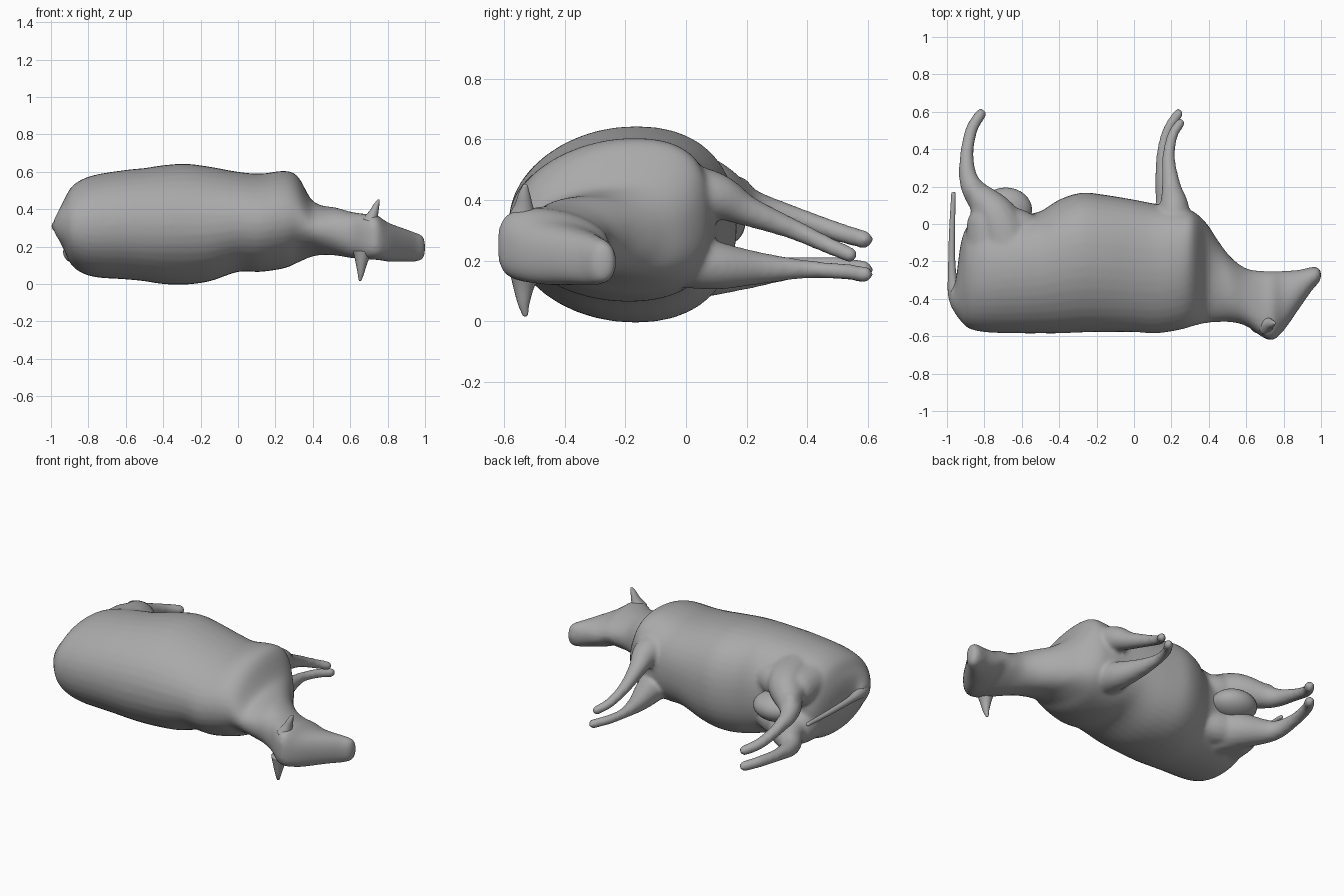
import bpy, bmesh, math
from mathutils import Vector

cube = bpy.data.objects.get("Cube")
if cube:
    bpy.data.objects.remove(cube, do_unlink=True)

grey = bpy.data.materials.new("hide_grey")
grey.use_nodes = True
COLOUR = (0.4, 0.4, 0.4, 1)
grey.diffuse_color = COLOUR
grey.node_tree.nodes["Principled BSDF"].inputs["Base Color"].default_value = COLOUR


def spline(rows, steps):
    """Catmull-Rom through rows of any width."""
    out = []
    for i in range(len(rows) - 1):
        quad = [rows[max(0, min(len(rows) - 1, i + k))] for k in (-1, 0, 1, 2)]
        for s in range(steps):
            t = s / steps
            out.append([b + t * ((c - a) / 2 + t * ((a - 2.5 * b + 2 * c - d / 2)
                        + t * (1.5 * (b - c) + (d - a) / 2))) for a, b, c, d in zip(*quad)])
    return out + [list(rows[-1])]


def loft(bm, rings):
    loops = [[bm.verts.new(p) for p in ring] for ring in rings]
    for a, b in zip(loops, loops[1:]):
        for i in range(len(a)):
            j = (i + 1) % len(a)
            bm.faces.new((a[i], a[j], b[j], b[i]))
    bm.faces.new(loops[0][::-1])
    bm.faces.new(loops[-1])


def tube(bm, rows, flat=1.0, sides=16):
    """Tapered limb with a rounded tip from x, y, z, radius rows."""
    pts = spline(rows, 6)
    tip, prev = Vector(pts[-1][:3]), Vector(pts[-2][:3])
    way, r = (tip - prev).normalized(), pts[-1][3]
    for reach, size in ((0.5, 0.87), (0.85, 0.53), (1.0, 0.15)):
        pts.append([*(tip + way * r * reach), r * size])
    rings = []
    for i, p in enumerate(pts):
        ahead = Vector(pts[min(i + 1, len(pts) - 1)][:3])
        t = (ahead - Vector(pts[max(i - 1, 0)][:3])).normalized()
        u = (Vector((1, 0, 0)) - t * t.x).normalized()
        v = t.cross(u)
        angles = [math.tau * k / sides for k in range(sides)]
        rings.append([Vector(p[:3]) + p[3] * (u * math.cos(a) + v * flat * math.sin(a))
                      for a in angles])
    loft(bm, rings)


def trunk(bm, rows, power=2.12, sides=40):
    """Sections from x, back y, belly y, low z, high z, skew; skew moves the widest point."""
    rings = []
    for x, y0, y1, z0, z1, skew in spline(rows, 4):
        ring = []
        for k in range(sides):
            c, s = math.cos(math.tau * k / sides), math.sin(math.tau * k / sides)
            c, s = (math.copysign(abs(w) ** (2 / power), w) for w in (c, s))
            c += skew * s * s
            ring.append((x, (y0 + y1) / 2 + c * (y1 - y0) / 2, (z0 + z1) / 2 + s * (z1 - z0) / 2))
        rings.append(ring)
    loft(bm, rings)


def finish(bm, name):
    bmesh.ops.recalc_face_normals(bm, faces=bm.faces)
    for f in bm.faces:
        f.smooth = True
    mesh = bpy.data.meshes.new(name)
    bm.to_mesh(mesh)
    bm.free()
    mesh.materials.append(grey)
    obj = bpy.data.objects.new(name, mesh)
    bpy.context.collection.objects.link(obj)
    return obj


# trunk, neck and head
bm = bmesh.new()
trunk(bm, [
    (-.985, -.43, -.35, .28, .345, 0), (-.955, -.48, -.31, .23, .4, 0),
    (-.925, -.52, -.1, .17, .46, 0), (-.88, -.56, .0, .09, .53, .05),
    (-.78, -.58, .03, .04, .58, .1), (-.6, -.585, .05, .025, .61, .12),
    (-.5, -.585, .068, .015, .62, .12), (-.4, -.585, .13, 0, .635, .12),
    (-.28, -.58, .167, -.003, .643, .12), (-.15, -.578, .155, .015, .627, .12),
    (0, -.578, .13, .065, .6, .12), (.12, -.585, .107, .065, .59, .15),
    (.25, -.565, .088, .085, .605, .22), (.32, -.545, .065, .115, .575, .32),
    (.39, -.53, .0, .145, .455, .3), (.45, -.525, -.09, .155, .42, .12),
    (.52, -.525, -.18, .153, .41, 0), (.6, -.545, -.237, .14, .387, -.15),
    (.68, -.6, -.25, .13, .375, -.32), (.74, -.62, -.252, .13, .37, -.35),
    (.8, -.57, -.25, .12, .33, -.22), (.88, -.457, -.245, .12, .3, -.08),
    (.95, -.357, -.23, .12, .275, 0), (.985, -.317, -.233, .13, .26, 0),
    (1, -.295, -.25, .16, .23, 0)])

# four legs, blended into the trunk
LEGS = [
    [(.21, -.08, .44, .1), (.215, .09, .415, .08), (.2, .2, .365, .052),
     (.185, .35, .305, .035), (.205, .47, .25, .029), (.247, .54, .22, .027)],
    [(.2, -.08, .22, .1), (.195, .09, .185, .082), (.165, .25, .175, .053),
     (.155, .4, .172, .031), (.185, .51, .165, .028), (.237, .59, .155, .028)],
    [(-.68, -.1, .43, .15), (-.74, .05, .44, .11), (-.868, .2, .385, .06),
     (-.895, .35, .345, .038), (-.87, .5, .295, .033), (-.82, .587, .27, .031)],
    [(-.68, -.1, .21, .15), (-.74, .05, .185, .11), (-.868, .2, .165, .06),
     (-.895, .35, .175, .038), (-.87, .5, .18, .033), (-.82, .587, .17, .031)]]
for leg in LEGS:
    tube(bm, leg)

# haunches behind the thighs and flank folds in front of them
for z in (.43, .19):
    tube(bm, [(-.78, -.22, z, .12), (-.79, 0, z, .105), (-.8, .08, z, .078), (-.85, .17, z, .05)])
    tube(bm, [(-.72, .01, z, .1), (-.62, -.02, z, .1), (-.52, -.05, z, .08)])
body = finish(bm, "body_and_legs")
remesh = body.modifiers.new("blend", 'REMESH')
remesh.mode = 'VOXEL'
remesh.voxel_size = 0.011
remesh.use_smooth_shade = True
relax = body.modifiers.new("relax", 'SMOOTH')
relax.factor, relax.iterations = 0.5, 12

# tail and ears
EXTRAS = {
    "tail": ([(-.87, -.47, .31, .05), (-.92, -.44, .31, .05), (-.958, -.37, .31, .037),
              (-.973, -.25, .31, .021), (-.973, -.05, .31, .016), (-.965, .16, .31, .012)], 1),
    "upper_ear": ([(.705, -.54, .33, .045), (.725, -.535, .38, .026),
                   (.74, -.533, .42, .016), (.75, -.53, .445, .008)], 1.2),
    "lower_ear": ([(.665, -.53, .17, .05), (.66, -.535, .115, .032),
                   (.657, -.535, .06, .018), (.653, -.53, .025, .009)], 1.1)}
for name, (path, flat) in EXTRAS.items():
    bm = bmesh.new()
    tube(bm, path, flat)
    finish(bm, name)

# udder
bm = bmesh.new()
bmesh.ops.create_uvsphere(bm, u_segments=32, v_segments=20, radius=1)
for v in bm.verts:
    v.co = Vector((-.685 + v.co.x * .14, .075 + v.co.y * .12, .32 + v.co.z * .085))
finish(bm, "udder")
